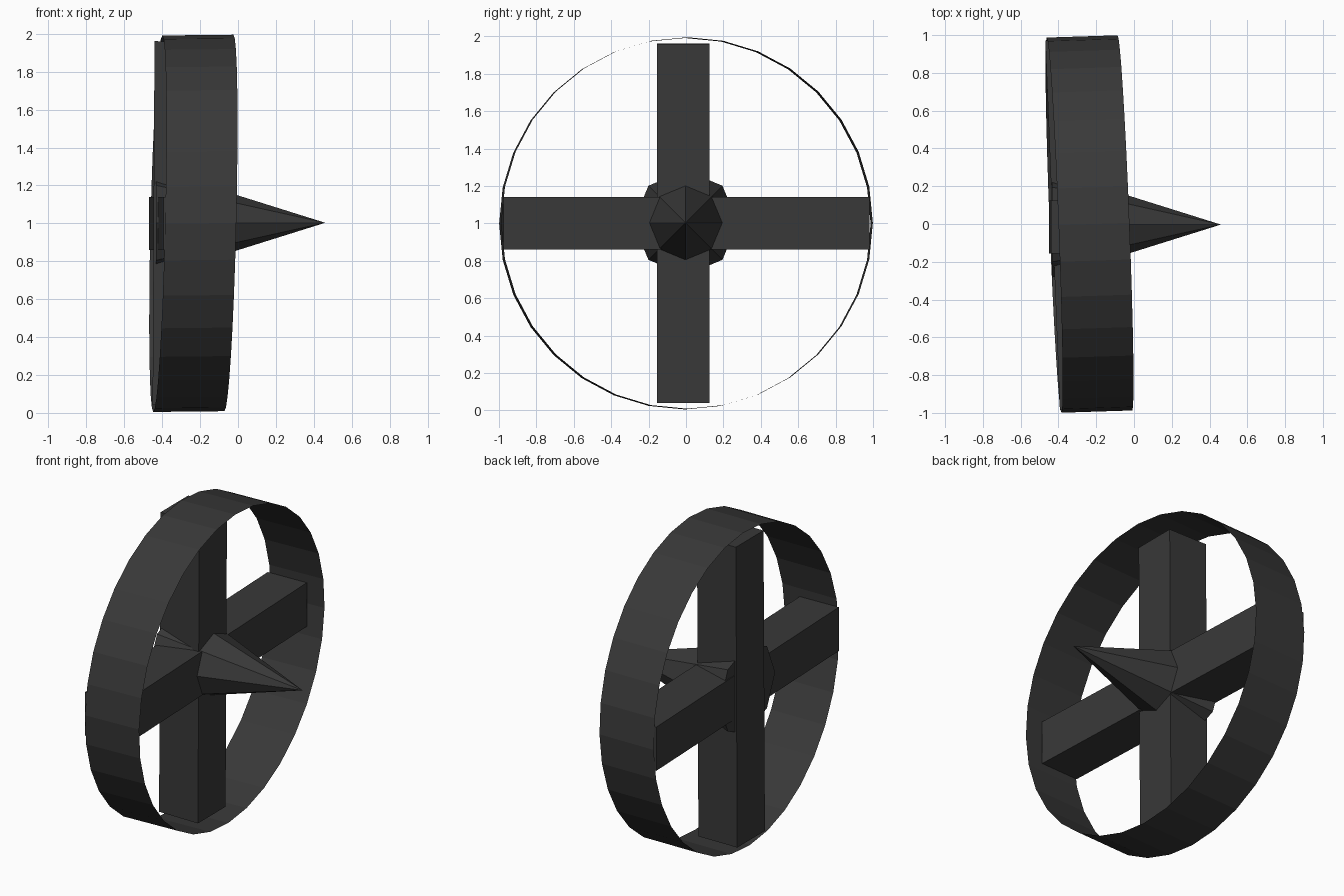
import bpy, bmesh
from math import sin, cos, pi, radians
from mathutils import Matrix

if "Cube" in bpy.data.objects:
    bpy.data.objects.remove(bpy.data.objects["Cube"])

dark = bpy.data.materials.new("dark_grey")
dark.diffuse_color = (0.04, 0.04, 0.04, 1)
dark.use_nodes = True
dark.node_tree.nodes["Principled BSDF"].inputs["Base Color"].default_value = dark.diffuse_color


def finish(name, bm):
    bmesh.ops.recalc_face_normals(bm, faces=bm.faces)
    mesh = bpy.data.meshes.new(name)
    bm.to_mesh(mesh)
    bm.free()
    mesh.materials.append(dark)
    obj = bpy.data.objects.new(name, mesh)
    bpy.context.collection.objects.link(obj)
    return obj


def beam(name, size, center, rotation):
    bm = bmesh.new()
    bmesh.ops.create_cube(bm, size=1, matrix=Matrix.Translation(center) @ rotation
                          @ Matrix.Diagonal((*size, 1)))
    return finish(name, bm)


# Outer rim: open 32-sided band, a single thin sheet, slightly tilted
SIDES, RADIUS = 32, 0.993
bm = bmesh.new()
loops = []
for x0, shift_y, shift_z in ((-0.423, -0.006, -0.002), (-0.048, 0.006, 0.002)):
    loop = []
    for i in range(SIDES):
        a = 2 * pi * i / SIDES
        y, z = RADIUS * cos(a), RADIUS * sin(a)
        loop.append(bm.verts.new((x0 - 0.039 * y + 0.024 * z, y + shift_y, 1 + z + shift_z)))
    loops.append(loop)
back, front = loops
for i in range(SIDES):
    j = (i + 1) % SIDES
    bm.faces.new((back[i], back[j], front[j], front[i]))
finish("rim", bm)

# Crossed square spokes
beam("vertical_spoke", (0.275, 0.28, 1.92), (-0.308, -0.015, 1.0),
     Matrix.Rotation(radians(0.3), 4, 'Y'))
beam("horizontal_spoke", (0.27, 1.958, 0.28), (-0.296, -0.002, 1.0),
     Matrix.Rotation(radians(2.25), 4, 'Z'))

# Eight-sided hub spike pointing along +x
bm = bmesh.new()
bmesh.ops.create_cone(bm, cap_ends=True, segments=8, radius1=0.28, radius2=0, depth=0.893,
                      matrix=Matrix.Translation((0.0135, -0.003, 1.003))
                      @ Matrix.Rotation(pi / 2, 4, 'Y'))
bmesh.ops.remove_doubles(bm, verts=bm.verts, dist=1e-5)
finish("hub_spike", bm)
